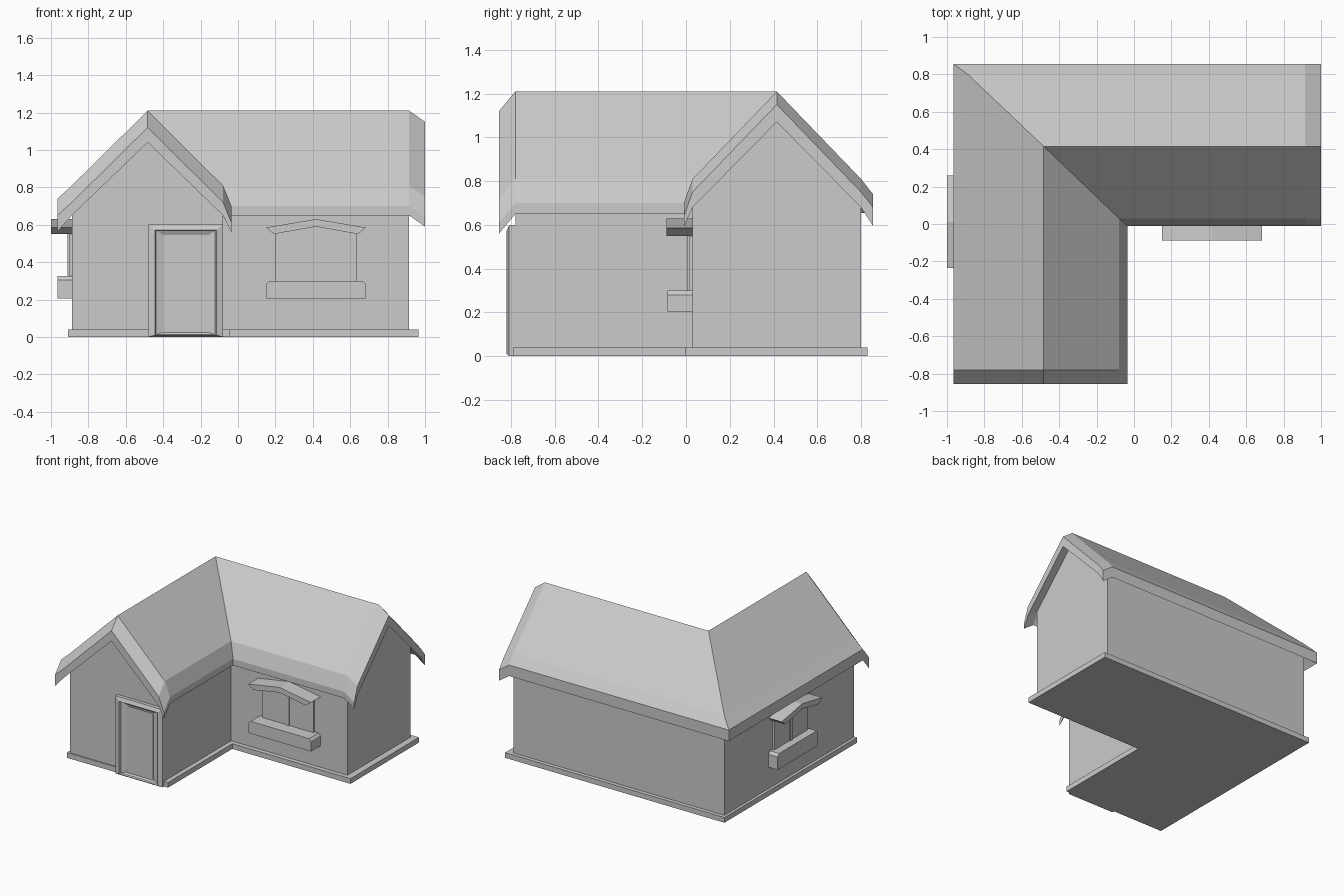
import bpy, bmesh
from mathutils import Matrix

if "Cube" in bpy.data.objects:
    bpy.data.objects.remove(bpy.data.objects["Cube"])


def finish(name, bm, matrix=None):
    bmesh.ops.recalc_face_normals(bm, faces=bm.faces)
    me = bpy.data.meshes.new(name)
    bm.to_mesh(me)
    bm.free()
    ob = bpy.data.objects.new(name, me)
    bpy.context.collection.objects.link(ob)
    if matrix:
        ob.data.transform(matrix)
    return ob


def loft(name, loops, matrix=None, cap_start=True, cap_end=True):
    """Bridge a series of equal-length closed loops."""
    bm = bmesh.new()
    rows = [[bm.verts.new(p) for p in loop] for loop in loops]
    n = len(rows[0])
    for a, b in zip(rows, rows[1:]):
        for i in range(n):
            j = (i + 1) % n
            bm.faces.new((a[i], a[j], b[j], b[i]))
    if cap_start:
        bm.faces.new(rows[0][::-1])
    if cap_end:
        bm.faces.new(rows[-1])
    return finish(name, bm, matrix)


def prism_y(name, profile, y0, y1, matrix=None):
    return loft(name, [[(x, y, z) for x, z in profile] for y in (y0, y1)], matrix)


def rect(x0, x1, z0, z1):
    return [(x0, z0), (x1, z0), (x1, z1), (x0, z1)]


def l_outline(left, front, inner_x, inner_y, right, back):
    return [(left, front), (inner_x, front), (inner_x, inner_y),
            (right, inner_y), (right, back), (left, back)]


RX, RY = -0.483, 0.415      # ridge lines of the two wings

# Foundation
base = l_outline(-0.91, -0.79, -0.045, -0.005, 0.965, 0.83)
loft("foundation", [[(x, y, z) for x, y in base] for z in (0, 0.04)])

# Walls with the two gable ends
wall = l_outline(-0.888, -0.78, -0.08, 0.03, 0.915, 0.80)
loft("walls", [[(x, y, z) for x, y in wall] for z in (0.02, 0.74)],
     cap_start=True, cap_end=False)
bm = bmesh.new()
for tri in ([(-0.888, -0.78, 0.74), (-0.08, -0.78, 0.74), (RX, -0.78, 1.13)],
            [(0.915, 0.03, 0.74), (0.915, 0.80, 0.74), (0.915, RY, 1.13)]):
    bm.faces.new([bm.verts.new(p) for p in tri])
gables = finish("gables", bm)
for p in gables.data.polygons:      # keep both gables facing outward
    if p.normal.x - p.normal.y < 0:
        p.flip()

# Roof: one cross-section swept round the L (front wing offset, side wing offset, height)
section = [(.482, .44, .655), (.482, .44, .74), (.405, .385, .81), (0, 0, 1.21),
           (-.403, -.385, .81), (-.448, -.425, .70), (-.448, -.425, .65),
           (-.403, -.385, .74), (0, 0, 1.13), (.405, .385, .74)]


def front_station(y, drop):
    return [(RX - a, y, z - drop) for a, b, z in section]


def side_station(x, drop):
    return [(x, RY + b, z - drop) for a, b, z in section]


loft("roof", [front_station(-0.855, 0.09), front_station(-0.78, 0),
              [(RX - a, RY + b, z) for a, b, z in section],
              side_station(0.915, 0), side_station(1.0, 0.06)])

# Door with stepped, bevelled frame
DX = -0.28
steps = [(.20, 0, .60, -.77), (.20, 0, .60, -.808), (.165, .01, .572, -.82),
         (.158, .012, .568, -.80), (.122, .025, .545, -.788)]
loft("door_frame", [[(x, y, z) for x, z in rect(DX - h, DX + h, z0, z1)]
                    for h, z0, z1, y in steps])
prism_y("door_panel", rect(DX - .11, DX + .11, .03, .54), -.795, -.78)


# Window with planter box and peaked canopy, built on a wall at local y = 0
def window(prefix, matrix, w, canopy_depth, box_depth, box_top):
    k = w / 0.535
    h, g = w / 2, 0.218 * k
    prism_y(prefix + "_planter",
            [(-h, .205), (h, .205), (h, box_top - .02), (h - .018, box_top),
             (-h + .018, box_top), (-h, box_top - .02)], -box_depth, .01, matrix)
    prism_y(prefix + "_pane",
            [(-g, .28), (g, .28), (g, .56), (0, .595), (-g, .56)], -.016, .01, matrix)
    prism_y(prefix + "_mullion", rect(-.013, .013, .28, .59), -.023, 0, matrix)
    e = h - .042
    prism_y(prefix + "_canopy",
            [(-h, .585), (0, .63), (h, .585), (e, .55), (0, .59), (-e, .55)],
            -canopy_depth, .01, matrix)


window("front_window", Matrix.Translation((0.417, 0.03, 0)), 0.535, .118, .115, .30)
window("left_window",
       Matrix.Translation((-0.888, 0.012, 0)) @ Matrix.Rotation(-1.5707963, 4, 'Z'),
       0.495, .112, .077, .325)
